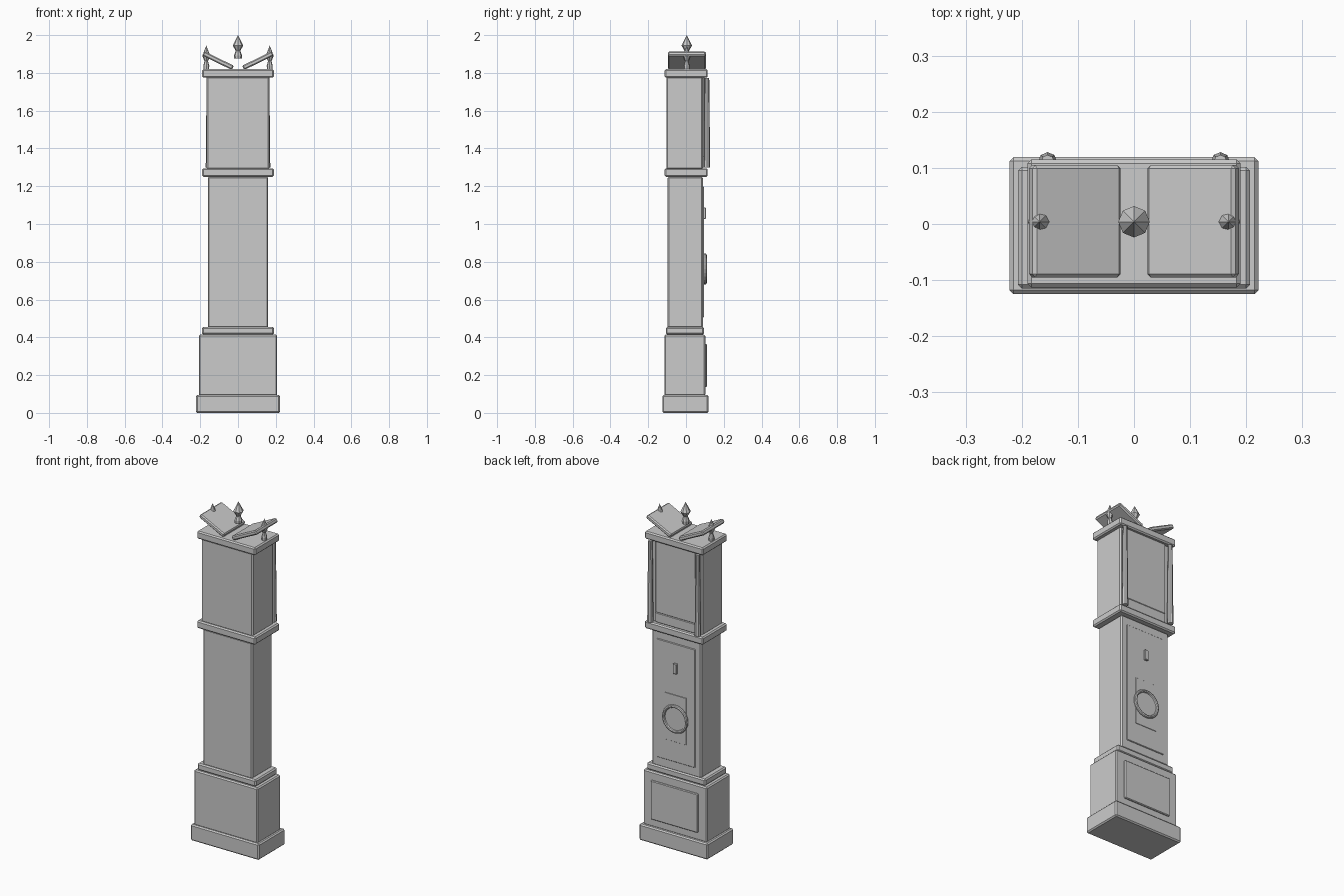
import bpy, bmesh, math
from mathutils import Matrix

if "Cube" in bpy.data.objects:
    bpy.data.objects.remove(bpy.data.objects["Cube"])


def finish(name, bm):
    bmesh.ops.recalc_face_normals(bm, faces=bm.faces)
    me = bpy.data.meshes.new(name)
    bm.to_mesh(me)
    bm.free()
    ob = bpy.data.objects.new(name, me)
    bpy.context.collection.objects.link(ob)
    return ob


def box(name, x, y, z, bevel=0.007, tilt=0):
    """Chamfered box from (min, max) ranges, tilted about its own y axis."""
    bm = bmesh.new()
    bmesh.ops.create_cube(bm, size=1)
    size = [r[1] - r[0] for r in (x, y, z)]
    bmesh.ops.scale(bm, vec=size, verts=bm.verts)
    bmesh.ops.bevel(bm, geom=bm.edges[:], offset=bevel, segments=1, affect='EDGES')
    bmesh.ops.rotate(bm, matrix=Matrix.Rotation(tilt, 3, 'Y'), verts=bm.verts)
    bmesh.ops.translate(bm, vec=[(r[0] + r[1]) / 2 for r in (x, y, z)], verts=bm.verts)
    return finish(name, bm)


def sym(w):
    return (-w, w)


def lathe(name, profile, loc, sides=8, scale=1.0):
    """Faceted turning of (radius, height) points around z, capped at the ends."""
    bm = bmesh.new()
    rings = [[bm.verts.new((r * scale * math.cos(2 * math.pi * i / sides),
                            r * scale * math.sin(2 * math.pi * i / sides), h))
              for i in range(sides)] for r, h in profile]
    for a, b in zip(rings, rings[1:]):
        for i in range(sides):
            j = (i + 1) % sides
            bm.faces.new((a[i], a[j], b[j], b[i]))
    bm.faces.new(rings[0])
    bm.faces.new(rings[-1])
    bmesh.ops.remove_doubles(bm, verts=bm.verts, dist=1e-5)
    ob = finish(name, bm)
    ob.location = loc
    return ob


# Stacked case, bottom to top
box("plinth", sym(0.222), (-0.125, 0.119), (0, 0.095))
box("base_case", sym(0.207), (-0.115, 0.102), (0.09, 0.415))
box("waist_moulding", sym(0.19), (-0.107, 0.095), (0.415, 0.455))
box("trunk", sym(0.16), (-0.098, 0.089), (0.45, 1.25))
box("hood_moulding", sym(0.19), (-0.113, 0.115), (1.25, 1.295))
box("hood", sym(0.167), (-0.104, 0.089), (1.29, 1.78))
box("cornice", sym(0.19), (-0.113, 0.115), (1.775, 1.82))

# Panels on the dial side
box("base_panel", sym(0.153), (0.095, 0.111), (0.137, 0.365), 0.004)
box("trunk_door", sym(0.125), (0.08, 0.094), (0.505, 1.2), 0.003)
box("pendulum_plate", sym(0.07), (0.085, 0.0965), (0.625, 0.9), 0.001)
box("door_handle", sym(0.012), (0.09, 0.106), (1.027, 1.087), 0.003)
box("hood_door", sym(0.13), (0.08, 0.099), (1.355, 1.775), 0.003)
box("hood_door_rail", sym(0.13), (0.08, 0.101), (1.298, 1.355), 0.003)

# Round window ring with glass
bpy.ops.mesh.primitive_torus_add(major_segments=24, minor_segments=8, major_radius=0.074,
                                 minor_radius=0.009, location=(0, 0.101, 0.762),
                                 rotation=(math.pi / 2, 0, 0))
bpy.context.object.name = "window_ring"
bpy.ops.mesh.primitive_cylinder_add(vertices=24, radius=0.072, depth=0.01,
                                    location=(0, 0.096, 0.762), rotation=(math.pi / 2, 0, 0))
bpy.context.object.name = "window_glass"

# Paired columns, pediment slopes and finials
finial = [(0.02, 0), (0.021, 0.018), (0.012, 0.042), (0.028, 0.07), (0, 0.125)]
for side, s in (("left", -1), ("right", 1)):
    lathe("column_" + side, [(0.017, 1.298), (0.012, 1.772)], (s * 0.154, 0.111, 0))
    xs = sorted((s * 0.018, s * 0.193))
    box("pediment_" + side, xs, (-0.095, 0.105), (1.8525, 1.8775), 0.006,
        -s * math.radians(26))
    lathe("finial_" + side, finial, (s * 0.168, 0.004, 1.82), scale=0.76)
lathe("finial_centre", finial, (0, 0.004, 1.875))
